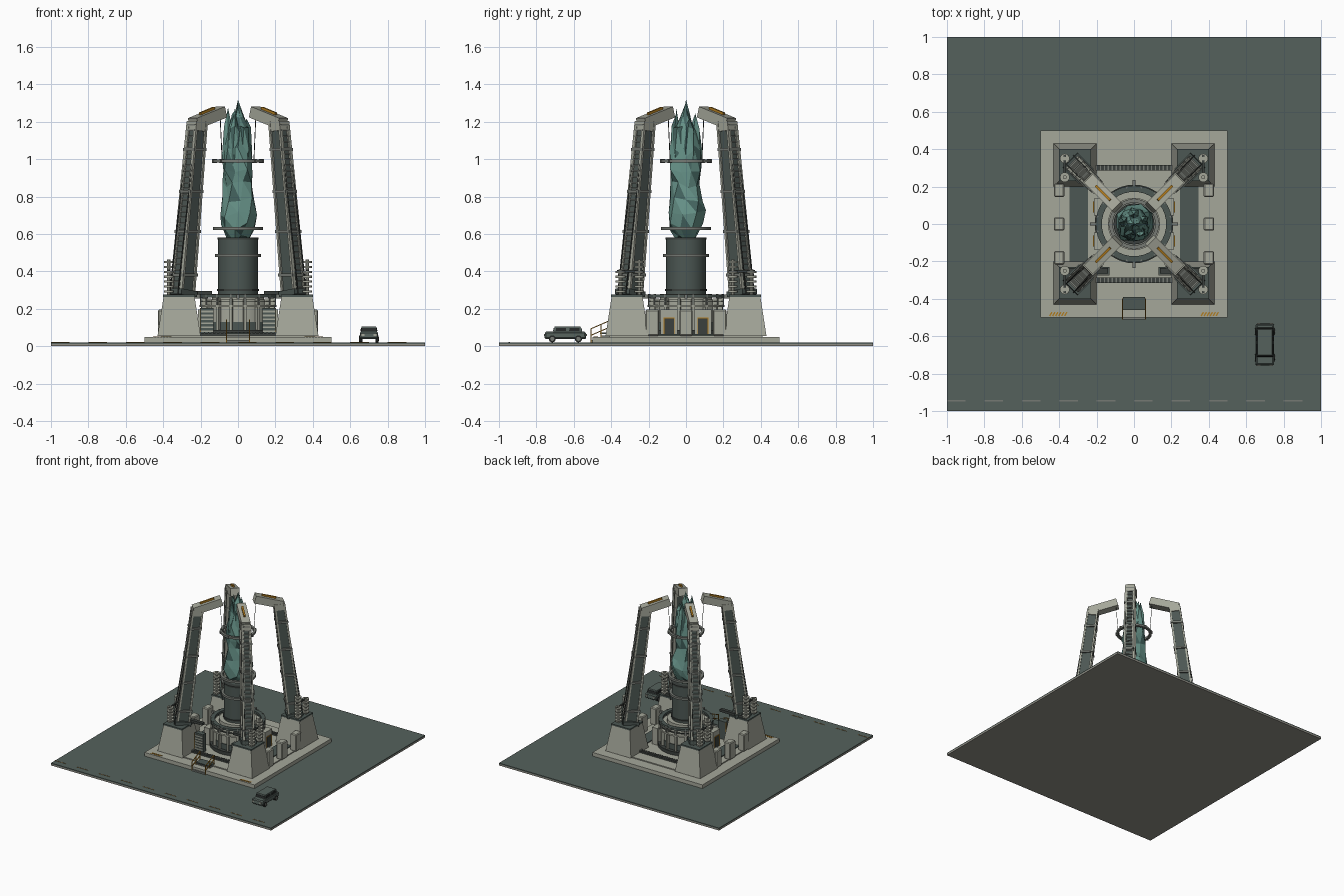
import bpy, bmesh, math, random
from mathutils import Vector, Matrix

if "Cube" in bpy.data.objects:
    bpy.data.objects.remove(bpy.data.objects["Cube"], do_unlink=True)
random.seed(4)
TAU = math.tau


def material(name, hexcode):
    rgb = [int(hexcode[i:i + 2], 16) / 255 for i in (0, 2, 4)]
    col = [((c + 0.055) / 1.055) ** 2.4 if c > 0.04 else c / 12.92 for c in rgb] + [1]
    m = bpy.data.materials.new(name)
    m.use_nodes = True
    m.diffuse_color = col
    m.node_tree.nodes["Principled BSDF"].inputs["Base Color"].default_value = col
    return m


concrete = material("pale concrete", "A5A79A")
slate = material("slate green", "55615C")
steel = material("dark slate steel", "4C5753")
grey = material("grey metal", "767A74")
dark = material("dark metal", "3B403D")
black = material("black rubber", "252827")
under = material("earth grey", "918F86")
amber = material("amber paint", "B07C20")
teal = material("teal crystal", "679389")
deep = material("deep teal crystal", "456661")


class Part:
    """Collects primitives into one mesh object."""

    def __init__(self, name, *mats):
        self.name, self.mats, self.bm = name, mats, bmesh.new()

    def box(self, c, s, taper=1.0, mat=Matrix()):
        m = mat @ Matrix.Translation(c) @ Matrix.Diagonal((*s, 1))
        vs = bmesh.ops.create_cube(self.bm, size=1)["verts"]
        for v in vs:
            if v.co.z > 0:
                v.co.x *= taper
                v.co.y *= taper
            v.co = m @ v.co
        return self

    def beam(self, a, b, w, h, side=(0, 0, 1), taper=1.0, off=(0, 0)):
        # w runs along the side vector, h across it, off shifts in both
        a, b = Vector(a), Vector(b)
        z = (b - a).normalized()
        x = Vector(side)
        x = (x - z * x.dot(z)).normalized()
        y = z.cross(x)
        m = Matrix((x, y, z)).transposed().to_4x4()
        m.translation = (a + b) / 2
        return self.box((off[0], off[1], 0), (w, h, (b - a).length), taper, m)

    def cyl(self, c, r, h, n=24, rot=Matrix()):
        m = Matrix.Translation(c) @ rot
        bmesh.ops.create_cone(self.bm, cap_ends=True, segments=n, radius1=r,
                              radius2=r, depth=h, matrix=m)
        return self

    def ring(self, z, r_in, r_out, h, n=40):
        rows = []
        for r, dz in ((r_in, -h / 2), (r_out, -h / 2), (r_out, h / 2), (r_in, h / 2)):
            rows.append([self.bm.verts.new((r * math.cos(TAU * i / n), r * math.sin(TAU * i / n), z + dz))
                         for i in range(n)])
        for k in range(4):
            a, b = rows[k], rows[(k + 1) % 4]
            for i in range(n):
                j = (i + 1) % n
                self.bm.faces.new((a[i], a[j], b[j], b[i]))
        return self

    def done(self, smooth=False):
        bmesh.ops.recalc_face_normals(self.bm, faces=self.bm.faces)
        me = bpy.data.meshes.new(self.name)
        self.bm.to_mesh(me)
        self.bm.free()
        for m in self.mats:
            me.materials.append(m)
        ob = bpy.data.objects.new(self.name, me)
        bpy.context.collection.objects.link(ob)
        if smooth:
            bpy.ops.object.select_all(action="DESELECT")
            ob.select_set(True)
            bpy.context.view_layer.objects.active = ob
            bpy.ops.object.shade_smooth_by_angle(angle=math.radians(35))
        return ob


corners = [(sx, sy) for sx in (-1, 1) for sy in (-1, 1)]

# Ground, road dashes and platform
Part("ground_base", under).box((0, 0, 0.006), (2, 2, 0.012)).done()
Part("ground_top", slate).box((0, 0, 0.016), (2, 2, 0.008)).done()
p, q = Part("road_dashes", grey), Part("dash_edges", amber)
for i in range(10):
    p.box((-0.95 + 0.2 * i, -0.945, 0.021), (0.1, 0.006, 0.003))
    q.box((-0.95 + 0.2 * i, -0.945, 0.0205), (0.1, 0.009, 0.002))
p.done()
q.done()
Part("platform", concrete).box((0, 0, 0.035), (1, 1, 0.03)).box((0, 0, 0.054), (0.82, 0.82, 0.008)).done()
p = Part("hazard_stripes", amber)
for sx in (-1, 1):
    for i in range(6):
        x = sx * 0.405 - 0.04 + 0.016 * i
        p.beam((x - 0.006, -0.492, 0.051), (x + 0.006, -0.472, 0.051), 0.003, 0.007)
p.done()
p = Part("side_floor_panels", steel)
for sx in (-1, 1):
    p.box((sx * 0.295, 0, 0.06), (0.1, 0.46, 0.008))
p.done()

# Cable trays along front and back
p, q = Part("cable_tray", dark), Part("tray_rungs", grey)
for sy in (-1, 1):
    p.box((0, sy * 0.3, 0.064), (0.46, 0.03, 0.014))
    for i in range(20):
        q.box((-0.2 + 0.021 * i, sy * 0.3, 0.073), (0.007, 0.026, 0.006))
p.done()
q.done()

# Equipment boxes on the sides, louvred cabinets in front of the drum
p = Part("side_boxes", concrete)
for sx in (-1, 1):
    for y in (-0.18, 0, 0.18):
        p.box((sx * 0.4, y, 0.125), (0.055, 0.072, 0.14))
p.done().modifiers.new("bevel", "BEVEL").width = 0.006
p, q, t = Part("cabinets", steel), Part("cabinet_louvres", concrete), Part("cabinet_frames", amber)
for sx in (-1, 1):
    p.box((sx * 0.165, -0.25, 0.13), (0.07, 0.04, 0.15))
    for i in range(6):
        q.box((sx * 0.165, -0.272, 0.08 + 0.021 * i), (0.066, 0.006, 0.009))
    for dy in (-0.02, 0.02):
        t.box((sx * 0.202, -0.25 + dy, 0.13), (0.004, 0.004, 0.15))
p.done()
q.done()
t.done()

# Doors with amber frames on the sides of the drum
p, q, t = Part("drum_doorways", concrete), Part("drum_doors", dark), Part("door_frames", amber)
for sx in (-1, 1):
    for y in (-0.09, 0.09):
        p.box((sx * 0.19, y, 0.125), (0.05, 0.09, 0.14))
        q.box((sx * 0.216, y, 0.105), (0.004, 0.05, 0.09))
        for dy in (-0.027, 0.027):
            t.box((sx * 0.217, y + dy, 0.105), (0.005, 0.004, 0.09))
        t.box((sx * 0.217, y, 0.151), (0.005, 0.058, 0.004))
p.done()
q.done()
t.done()

# Central drum with ribs and gallery
Part("drum_foot", dark).cyl((0, 0, 0.07), 0.21, 0.03, 40).done(True)
Part("drum_body", concrete).cyl((0, 0, 0.165), 0.175, 0.17, 40).ring(0.215, 0.17, 0.205, 0.012).done(True)
Part("drum_skirt", steel).cyl((0, 0, 0.105), 0.18, 0.05, 40).done(True)
p, q = Part("drum_ribs", concrete), Part("gallery_posts", grey)
for i in range(16):
    rot = Matrix.Rotation(TAU * (i + 0.5) / 16, 4, "Z")
    p.box((0.187, 0, 0.165), (0.026, 0.014, 0.18), 1, rot)
    q.box((0.2, 0, 0.25), (0.01, 0.008, 0.06), 1, rot)
for i in range(4):
    q.box((0.205, 0, 0.265), (0.06, 0.014, 0.02), 1, Matrix.Rotation(TAU * i / 4, 4, "Z"))
p.done()
q.done()
Part("gallery_ring", steel).ring(0.268, 0.172, 0.205, 0.016).ring(0.24, 0.196, 0.202, 0.005).done(True)
Part("column_collar", concrete).cyl((0, 0, 0.262), 0.14, 0.036, 40).done(True)

# Column with bands and ring hoops
Part("column", steel).cyl((0, 0, 0.425), 0.106, 0.31, 40).done(True)
Part("column_bands", dark).ring(0.3, 0.1, 0.112, 0.012).ring(0.575, 0.07, 0.109, 0.012).done(True)
p = Part("hoops", grey)
for z, r in ((0.485, 0.124), (0.63, 0.134), (0.99, 0.134)):
    p.ring(z, r - 0.02, r, 0.016)
for i in range(8):
    rot = Matrix.Rotation(TAU * i / 8, 4, "Z")
    p.box((0.125, 0, 0.99), (0.026, 0.014, 0.022), 1, rot)
p.done(True)

# Jagged crystal: jittered rings closed by points, plus side shards
p = Part("crystal", teal, deep)


def shard(cx, cy, profile, n, jitter):
    prev, turn = None, 0
    for z, r in profile:
        turn += 0.25
        row = [p.bm.verts.new((cx + r * k * math.cos(TAU * (i + turn) / n),
                               cy + r * k * math.sin(TAU * (i + turn) / n),
                               z + random.uniform(-0.2, 0.2) * jitter))
               for i in range(n) for k in [1 + random.uniform(-jitter, jitter)]]
        if prev:
            for i in range(n):
                j = (i + 1) % n
                p.bm.faces.new((prev[i], prev[j], row[i]))
                p.bm.faces.new((prev[j], row[j], row[i]))
        else:
            p.bm.faces.new(row[::-1])
        prev = row
    p.bm.faces.new(prev)


shard(0, 0, [(0.57, 0.05), (0.64, 0.088), (0.71, 0.104), (0.79, 0.092), (0.86, 0.08), (0.95, 0.088),
             (1.06, 0.08), (1.15, 0.055), (1.22, 0.03), (1.295, 0.001)], 9, 0.12)
for a, r, top in ((2.9, 0.055, 1.27), (0.4, 0.05, 1.2), (1.6, 0.052, 1.23), (4.4, 0.055, 1.25), (5.4, 0.05, 1.17)):
    shard(r * math.cos(a), r * math.sin(a), [(0.9, 0.02), (1.03, 0.036), (1.16, 0.025), (top, 0.001)], 5, 0.1)
for f in p.bm.faces:
    f.material_index = 1 if random.random() < 0.3 else 0
p.done()

# Pedestals
p, q = Part("pedestals", concrete), Part("pedestal_caps", steel)
for sx, sy in corners:
    p.box((sx * 0.315, sy * 0.315, 0.16), (0.23, 0.23, 0.21), 0.72)
    q.box((sx * 0.315, sy * 0.315, 0.269), (0.172, 0.172, 0.012))
p.done()
q.done()

# Leaning arms with rails, ladder rungs, clamps, heads and tie rods
core, rails, rungs = Part("arm_cores", steel), Part("arm_rails", concrete), Part("arm_rungs", grey)
heads, plates, rods = Part("arm_heads", concrete), Part("head_plates", amber), Part("tie_rods", dark)
for sx, sy in corners:
    def at(d, z):
        return Vector((sx * d, sy * d, z))
    out = Vector((sx, sy, 0)).normalized()
    foot, top = at(0.298, 0.27), at(0.218, 1.2)
    core.beam(foot, top, 0.088, 0.075, out, 0.75)
    tip = at(0.095, 1.22)
    rods.beam(tip, at(0.085, 0.995), 0.003, 0.003, out)
    for s in (-1, 1):
        tang = Vector((-sy, sx, 0)).normalized() * s
        for o, shift in ((out * 0.046, 0.01), (out * -0.044, -0.008)):
            rails.beam(foot + tang * 0.037 + o, top + tang * 0.028 + o - out * shift, 0.013, 0.02, out)
        rods.beam(foot + tang * 0.03 + out * 0.066, top + tang * 0.03 + out * 0.035, 0.005, 0.005, out)
    for i in range(30):
        c = foot.lerp(top, (i + 0.5) / 30) + out * (0.047 - 0.008 * i / 30)
        rungs.beam(c - tang * 0.03, c + tang * 0.03, 0.009, 0.008, out)
    for k in (0.12, 0.37, 0.6, 0.84):
        c = foot.lerp(top, k)
        rungs.beam(c - Vector((0, 0, 0.008)), c + Vector((0, 0, 0.008)), 0.112 - 0.022 * k, 0.102 - 0.02 * k, out)
    core.beam(at(0.3, 0.27), at(0.297, 0.3), 0.12, 0.11, out)
    a, b = at(0.238, 1.19), at(0.088, 1.252)
    heads.beam(a, b, 0.06, 0.068)
    heads.beam(at(0.222, 1.15), at(0.219, 1.2), 0.082, 0.072, out)
    plates.beam(a.lerp(b, 0.28), a.lerp(b, 0.78), 0.018, 0.014, off=(0.034, 0))
for part in (core, rails, rungs, heads, plates, rods):
    part.done()

# Insulator stacks on the pedestals, with cross bars
p, q = Part("insulators", concrete), Part("insulator_bars", dark)
for sx, sy in corners:
    for y, n in ((0.25, 7), (0.35, 5)):
        p.cyl((sx * 0.37, sy * y, 0.275 + 0.0135 * n), 0.01, 0.027 * n, 10)
        for i in range(n):
            p.cyl((sx * 0.37, sy * y, 0.293 + 0.026 * i), 0.026, 0.011, 14)
    q.box((sx * 0.37, sy * 0.3, 0.4), (0.012, 0.14, 0.012))
    if sy < 0:
        q.box((sx * 0.25, sy * 0.25, 0.285), (0.22, 0.028, 0.02))
p.done(True)
q.done()

# Front steps with handrails
p, q = Part("steps", grey), Part("handrails", amber)
for i in range(4):
    p.box((0, -0.495 + 0.03 * i, 0.026 + 0.006 * i), (0.12, 0.032, 0.012 + 0.012 * i))
Part("steps_landing", steel).box((0, -0.425, 0.069), (0.12, 0.07, 0.008)).done()
for sx in (-0.062, 0.062):
    for dz in (0.035, 0.07):
        q.beam((sx, -0.51, 0.022 + dz), (sx, -0.4, 0.07 + dz), 0.005, 0.005)
    for i in range(3):
        q.box((sx, -0.508 + 0.053 * i, 0.058 + 0.023 * i), (0.005, 0.005, 0.075))
p.done()
q.done()

# Parked car
cx, cy = 0.7, -0.645
ob = Part("car_body", slate).box((cx, cy, 0.058), (0.1, 0.225, 0.04), 0.96).done()
ob.modifiers.new("bevel", "BEVEL").width = 0.007
Part("car_cabin", slate).box((cx, cy + 0.012, 0.091), (0.088, 0.155, 0.03), 0.88).done()
p = Part("car_windows", black).box((cx, cy + 0.012, 0.089), (0.085, 0.157, 0.016), 0.94)
for dy in (-0.036, 0.036):
    p.box((cx, cy + 0.012 + dy, 0.089), (0.09, 0.055, 0.016), 0.96)
p.done()
p, q, t = Part("car_wheels", black), Part("wheel_hubs", grey), Part("car_lights", concrete)
for sx, sy in corners:
    turn = Matrix.Rotation(TAU / 4, 4, "Y")
    p.cyl((cx + sx * 0.043, cy + sy * 0.07, 0.039), 0.019, 0.018, 16, turn)
    q.cyl((cx + sx * 0.052, cy + sy * 0.07, 0.039), 0.011, 0.004, 12, turn)
    t.box((cx + sx * 0.033, cy + sy * 0.112, 0.06), (0.018, 0.005, 0.01))
p.done(True)
q.done(True)
t.done()
